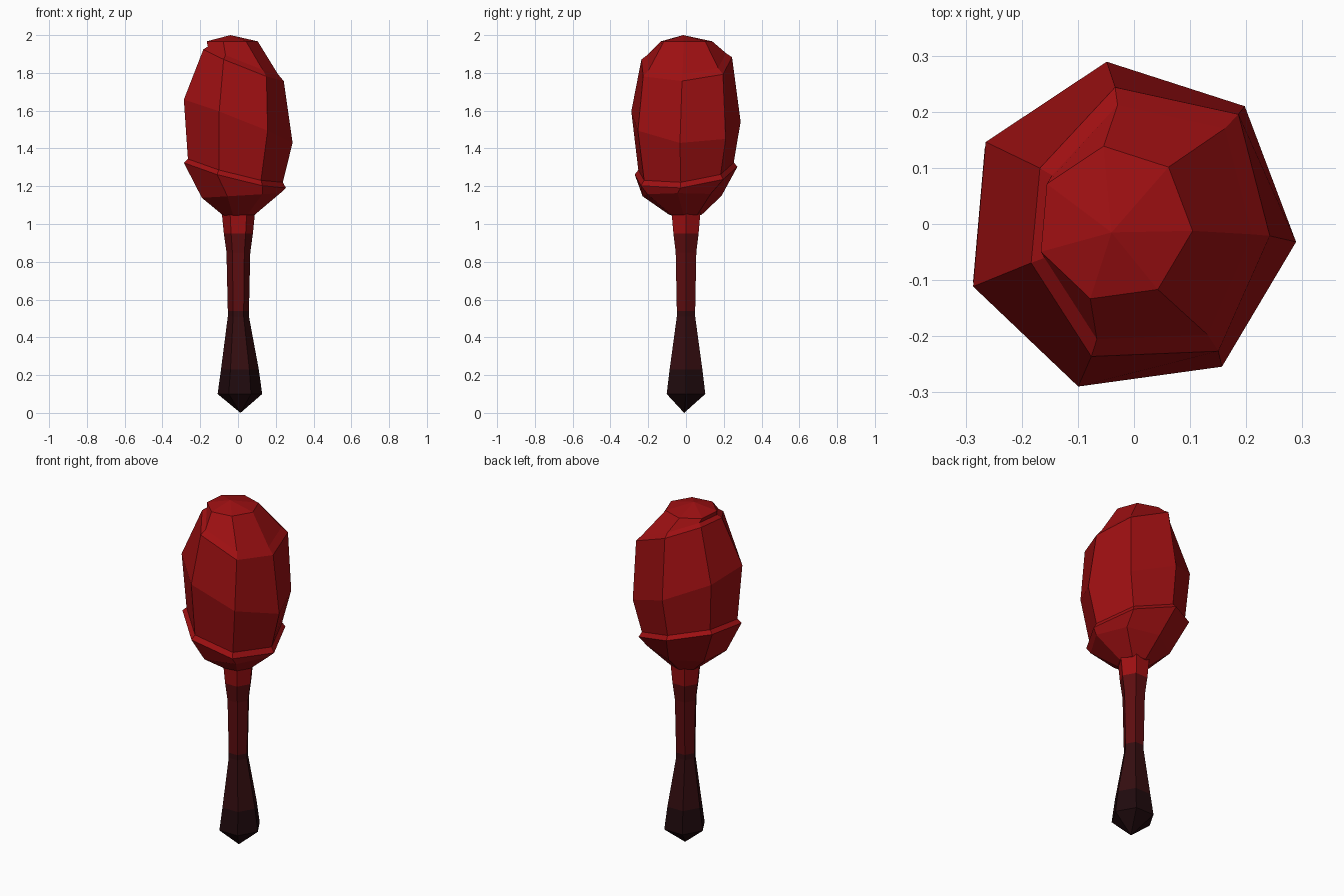
import bpy, bmesh, math
from mathutils import Vector

if "Cube" in bpy.data.objects:
    bpy.data.objects.remove(bpy.data.objects["Cube"], do_unlink=True)


def make_material(name, color):
    mat = bpy.data.materials.new(name)
    mat.use_nodes = True
    mat.diffuse_color = (*color, 1)
    bsdf = mat.node_tree.nodes["Principled BSDF"]
    bsdf.inputs["Base Color"].default_value = (*color, 1)
    return mat


red = make_material("red", (0.34, 0.005, 0.006))
dark_red = make_material("dark red", (0.11, 0.004, 0.005))
maroon = make_material("dark maroon", (0.034, 0.004, 0.005))
black = make_material("near black", (0.014, 0.003, 0.004))


def ring(radii, z, center=(0, 0), tilt=(0, 0), sides=7, start=-5.0):
    """Polygon ring lying on a tilted plane; radii is one value or one per corner."""
    if not isinstance(radii, list):
        radii = [radii] * sides
    points = []
    for i, r in enumerate(radii):
        a = math.radians(start) + math.tau * i / sides
        x = center[0] + r * math.cos(a)
        y = center[1] + r * math.sin(a)
        points.append(Vector((x, y, z + tilt[0] * x + tilt[1] * y)))
    return points


def loft(name, rings, materials, bottom=None, top=None, rule=None):
    """Skin a stack of rings, with optional pointed ends."""
    bm = bmesh.new()
    rows = [[bm.verts.new(p) for p in points] for points in rings]
    n = len(rows[0])
    for low, high in zip(rows, rows[1:]):
        for i in range(n):
            j = (i + 1) % n
            bm.faces.new((low[i], low[j], high[j], high[i]))
    for tip, row, flip in ((bottom, rows[0], True), (top, rows[-1], False)):
        if tip:
            point = bm.verts.new(tip)
            for i in range(n):
                a, b = row[i], row[(i + 1) % n]
                bm.faces.new((b, a, point) if flip else (a, b, point))
    if rule:
        for face in bm.faces:
            face.material_index = rule(face.calc_center_median().z)
    mesh = bpy.data.meshes.new(name)
    bm.to_mesh(mesh)
    bm.free()
    for mat in materials:
        mesh.materials.append(mat)
    obj = bpy.data.objects.new(name, mesh)
    bpy.context.collection.objects.link(obj)
    return obj


# Six-sided handle, flared at the pommel and under the head
profile = [(0.118, 0.1), (0.1, 0.23), (0.056, 0.51), (0.056, 0.54),
           (0.063, 0.85), (0.077, 0.95), (0.09, 1.08)]
handle_rings = [ring(r, z, (0.01 if z < 0.5 else 0.002, 0), sides=6, start=0)
                for r, z in profile]


def handle_color(z):
    return sum(z > limit for limit in (0.23, 0.54, 0.95))


loft("handle", handle_rings, [black, maroon, dark_red, red],
     bottom=(0.013, -0.01, 0), rule=handle_color)

# Lower cup, ending in a narrow tilted ledge
rim_tilt = (-0.26, 0.1)
ledge = ring(0.26, 1.285, (-0.022, -0.005), rim_tilt)
loft("lower_cup", [
    ring(0.09, 1.05, (0, -0.005)),
    ring(0.215, 1.15, (0.01, -0.025), (0.06, 0)),
    ring(0.28, 1.26, (-0.025, -0.005), rim_tilt),
    ledge], [red], bottom=(0, 0, 1.02))

# Main shell, widest along a tilted middle ring
top_tilt = (-0.4, 0.06)
top_radii = [0.243, 0.27, 0.246, 0.195, 0.196, 0.248, 0.272]
shell_top = ring(top_radii, 1.855, tilt=top_tilt)
loft("main_shell", [
    ledge,
    ring(0.298, 1.54, (-0.008, -0.006), (-0.39, -0.06)),
    shell_top], [red])

# Pointed cap rising out of the shell
loft("top_cap", [
    shell_top,
    ring([r * 0.87 for r in top_radii], 1.88, tilt=top_tilt),
    ring(0.14, 1.967, (-0.035, 0))], [red], top=(-0.04, -0.015, 2))
